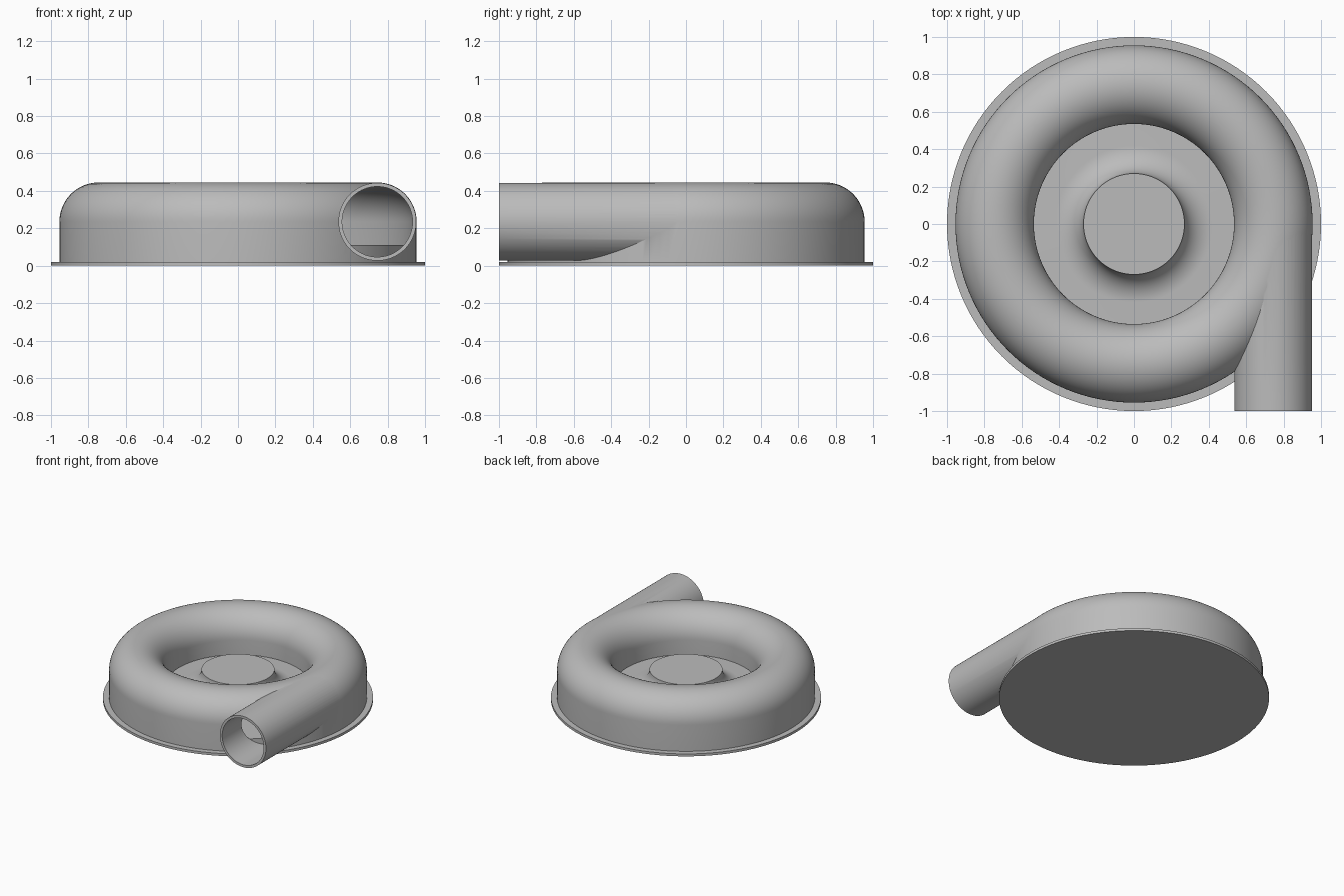
import bpy, bmesh
from math import cos, sin, pi, radians
from mathutils import Matrix, Vector

cube = bpy.data.objects.get("Cube")
if cube:
    bpy.data.objects.remove(cube, do_unlink=True)

grey = bpy.data.materials.new("casting grey")
grey.use_nodes = True
colour = (0.5, 0.5, 0.5, 1)
grey.diffuse_color = colour
grey.node_tree.nodes["Principled BSDF"].inputs["Base Color"].default_value = colour

SEGMENTS = 128
RING, MID, TUBE, WALL = 0.745, 0.235, 0.21, 0.02


def finish(bm, name):
    bmesh.ops.remove_doubles(bm, verts=bm.verts, dist=0.0001)
    bmesh.ops.recalc_face_normals(bm, faces=bm.faces)
    mesh = bpy.data.meshes.new(name)
    bm.to_mesh(mesh)
    bm.free()
    mesh.materials.append(grey)
    obj = bpy.data.objects.new(name, mesh)
    bpy.context.collection.objects.link(obj)
    return obj


def revolve(name, profile, closed=False):
    """Spin an (r, z) profile about the z axis."""
    bm = bmesh.new()
    verts = [bm.verts.new((r, 0, z)) for r, z in profile]
    pairs = list(zip(verts, verts[1:]))
    if closed:
        pairs.append((verts[-1], verts[0]))
    edges = [bm.edges.new(p) for p in pairs]
    bmesh.ops.spin(bm, geom=verts + edges, cent=(0, 0, 0), axis=(0, 0, 1),
                   angle=2 * pi, steps=SEGMENTS, use_merge=True)
    return finish(bm, name)


def rod(name, radius, y0, y1):
    """Solid cylinder along y on the outlet axis."""
    bm = bmesh.new()
    place = Matrix.Translation((RING, (y0 + y1) / 2, MID)) @ Matrix.Rotation(pi / 2, 4, 'X')
    bmesh.ops.create_cone(bm, cap_ends=True, segments=96, radius1=radius,
                          radius2=radius, depth=abs(y1 - y0), matrix=place)
    return finish(bm, name)


def dome(radius, steps=32):
    """Half circle over the ring centre, outside to inside."""
    return [(RING + radius * cos(pi * i / steps), MID + radius * sin(pi * i / steps))
            for i in range(steps + 1)]


def boolean(target, helper, operation):
    mod = target.modifiers.new(operation.title(), 'BOOLEAN')
    mod.operation, mod.object, mod.solver = operation, helper, 'EXACT'
    bpy.context.view_layer.objects.active = target
    bpy.ops.object.modifier_apply(modifier=mod.name)
    bpy.data.objects.remove(helper, do_unlink=True)


def smooth(obj):
    bpy.ops.object.select_all(action='DESELECT')
    obj.select_set(True)
    bpy.context.view_layer.objects.active = obj
    bpy.ops.object.shade_smooth_by_angle(angle=radians(30))


# Spiral housing: rounded ring joined to a tangent outlet, then hollowed
lip = 0.115
housing = revolve("housing", [(RING + TUBE, WALL)] + dome(TUBE) +
                  [(RING - TUBE, lip), (0.6, lip), (0.6, WALL)], closed=True)
boolean(housing, rod("outlet_body", 0.208, -0.02, -1.0), 'UNION')
inner = TUBE - WALL
boolean(housing, revolve("channel_cutter", [(RING + inner, -0.05)] + dome(inner) +
                         [(RING - inner, -0.05)], closed=True), 'DIFFERENCE')
boolean(housing, rod("bore_cutter", 0.188, -0.02, -1.1), 'DIFFERENCE')

# Round base flange
base = revolve("base_flange", [(0, 0), (1, 0), (1, WALL), (0, WALL)])

# Back plate with a flared central hub
floor, top, hub_r, flare = 0.11, 0.245, 0.27, 0.15
fillet = [(hub_r + flare * (1 - cos(pi / 2 * i / 16)),
           top - (top - floor) * sin(pi / 2 * i / 16)) for i in range(17)]
hub = revolve("hub_plate", [(0, top)] + fillet +
              [(RING + inner - 0.001, floor), (RING + inner - 0.001, WALL), (0, WALL)])

for part in (housing, base, hub):
    smooth(part)
